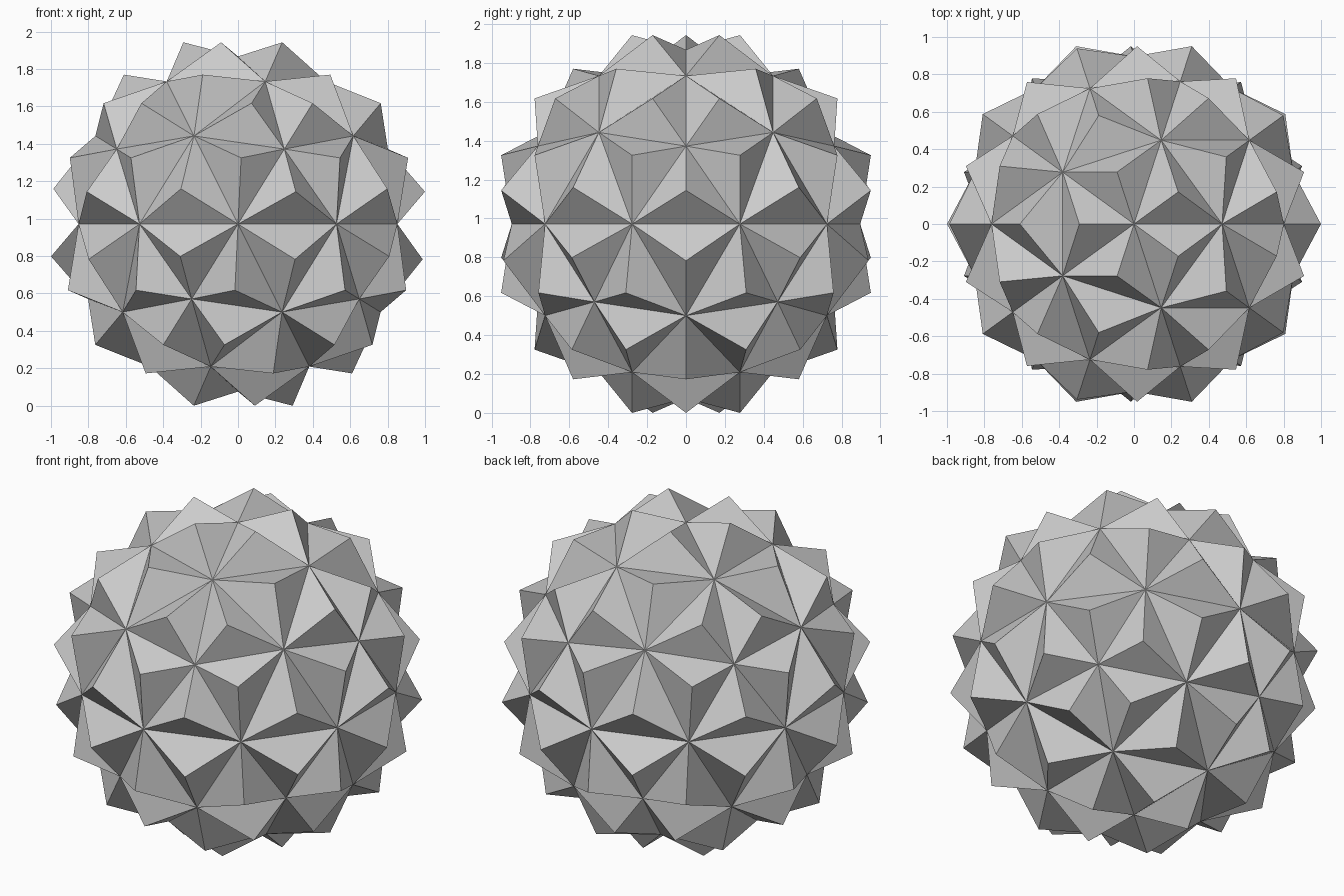
import bpy
import bmesh

if "Cube" in bpy.data.objects:
    bpy.data.objects.remove(bpy.data.objects["Cube"])

RADIUS = 0.896        # base sphere
SPIKE = 0.168         # pyramid height above each facet
CORNER_WEIGHT = 0.379 # apex leans towards the five-sided corners
HEIGHT = 0.972        # centre height

# faceted base sphere
bm = bmesh.new()
bmesh.ops.create_icosphere(bm, subdivisions=2, radius=RADIUS)
bm.normal_update()
valence = {v: len(v.link_edges) for v in bm.verts}

# raise a three-sided pyramid on every facet
for face in list(bm.faces):
    verts = list(face.verts)
    weights = [1 / 3] * 3
    if any(valence[v] == 5 for v in verts):
        side = (1 - CORNER_WEIGHT) / 2
        weights = [CORNER_WEIGHT if valence[v] == 5 else side for v in verts]
    tip = face.normal * SPIKE
    for v, w in zip(verts, weights):
        tip = tip + v.co * w
    apex = bm.verts.new(tip)
    for i in range(3):
        bm.faces.new((verts[i], verts[(i + 1) % 3], apex))
    bm.faces.remove(face)

# stand it on the ground
lowest = min(v.co.z for v in bm.verts)
for v in bm.verts:
    v.co.z -= lowest
bm.normal_update()

mesh = bpy.data.meshes.new("spiked_ball")
bm.to_mesh(mesh)
bm.free()
bpy.context.collection.objects.link(bpy.data.objects.new("spiked_ball", mesh))
